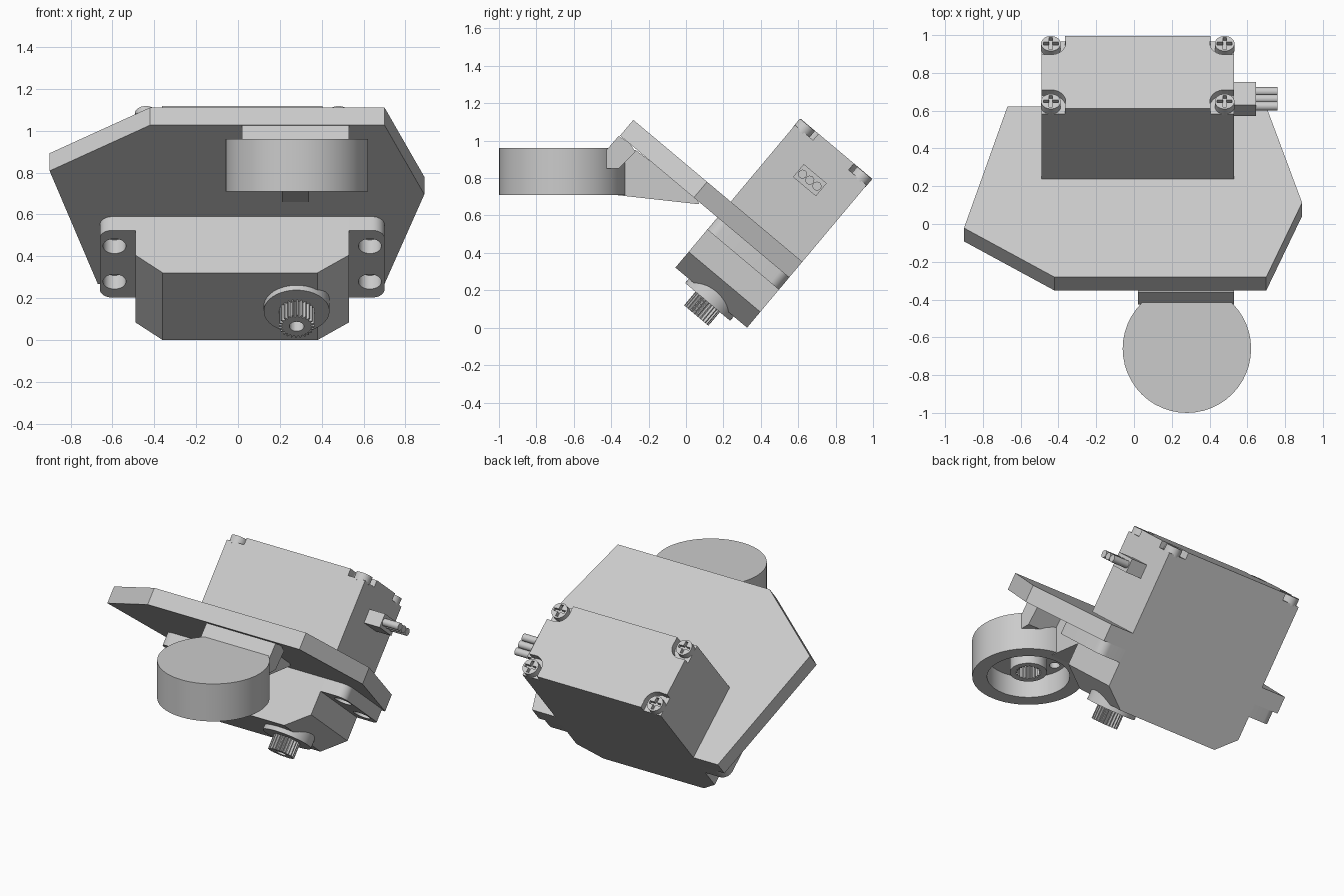
import bpy, bmesh
from math import sin, cos, pi, radians
from mathutils import Matrix

if "Cube" in bpy.data.objects:
    bpy.data.objects.remove(bpy.data.objects["Cube"], do_unlink=True)

grey = bpy.data.materials.new("light_grey")
grey.use_nodes = True
GREY = (0.6, 0.6, 0.6, 1)
grey.diffuse_color = GREY
grey.node_tree.nodes["Principled BSDF"].inputs["Base Color"].default_value = GREY

# The motor and its plate lean forward about x
TILT = Matrix.Rotation(radians(-40), 4, 'X')
FLAT = Matrix.Identity(4)


def circle(cx, cy, r, n=32):
    return [(cx + r * cos(2 * pi * i / n), cy + r * sin(2 * pi * i / n)) for i in range(n)]


def gear(cx, cy, r_out, r_in, teeth):
    """Toothed outline: two outer points then two inner points per tooth."""
    radii = (r_out, r_out, r_in, r_in)
    n = teeth * 4
    return [(cx + radii[i % 4] * cos(2 * pi * i / n), cy + radii[i % 4] * sin(2 * pi * i / n))
            for i in range(n)]


def prism(name, outline, lo, hi, axis='z', frame=TILT, smooth=False):
    """Extrude a flat outline along one axis of the given frame."""
    place = {'x': lambda a, b, d: (d, a, b),
             'y': lambda a, b, d: (a, d, b),
             'z': lambda a, b, d: (a, b, d)}[axis]
    bm = bmesh.new()
    low = [bm.verts.new(place(a, b, lo)) for a, b in outline]
    high = [bm.verts.new(place(a, b, hi)) for a, b in outline]
    bm.faces.new(low)
    bm.faces.new(high)
    n = len(outline)
    for i in range(n):
        j = (i + 1) % n
        bm.faces.new((low[i], low[j], high[j], high[i]))
    bmesh.ops.recalc_face_normals(bm, faces=bm.faces)
    bm.transform(frame)
    mesh = bpy.data.meshes.new(name)
    bm.to_mesh(mesh)
    bm.free()
    mesh.materials.append(grey)
    obj = bpy.data.objects.new(name, mesh)
    bpy.context.collection.objects.link(obj)
    if smooth:
        shade(obj)
    return obj


def activate(obj):
    bpy.ops.object.select_all(action='DESELECT')
    obj.select_set(True)
    bpy.context.view_layer.objects.active = obj


def shade(obj):
    activate(obj)
    bpy.ops.object.shade_smooth_by_angle(angle=radians(30))


def cut(obj, *cutters):
    for cutter in cutters:
        mod = obj.modifiers.new("cut", 'BOOLEAN')
        mod.operation = 'DIFFERENCE'
        mod.solver = 'EXACT'
        mod.object = cutter
        activate(obj)
        bpy.ops.object.modifier_apply(modifier=mod.name)
        bpy.data.objects.remove(cutter, do_unlink=True)


def box(x0, x1, y0, y1):
    return [(x0, y0), (x1, y0), (x1, y1), (x0, y1)]


LEFT, RIGHT, HALF = -0.49, 0.53, 0.25
MID = (LEFT + RIGHT) / 2
BASE, TOP = 0.21, 1.25

# Motor case with chamfered lower ends
case = prism("motor_case", [(-0.36, BASE), (0.38, BASE), (RIGHT, 0.32), (RIGHT, TOP),
                            (LEFT, TOP), (LEFT, 0.32)], -HALF, HALF, 'y')

# Corner pockets and cross-head screws
for sx in (-1, 1):
    for sy in (-1, 1):
        cx, cy = MID + sx * 0.46, sy * 0.2
        ex, ey = cx + sx * 0.2, cy + sy * 0.2
        floor = TOP - 0.045
        # round pocket opened outwards to both sides of the corner
        cut(case, prism("pocket", circle(cx, cy, 0.078), floor, TOP + 0.1),
            prism("pocket_x", box(min(cx, ex), max(cx, ex), cy - 0.076, cy + 0.076), floor, TOP + 0.1),
            prism("pocket_y", box(cx - 0.076, cx + 0.076, min(cy, ey), max(cy, ey)), floor, TOP + 0.1))
        screw = prism("case_screw", circle(cx, cy, 0.052), floor - 0.01, TOP - 0.002)
        cut(screw, prism("slot_a", box(cx - 0.04, cx + 0.04, cy - 0.009, cy + 0.009), TOP - 0.025, TOP + 0.1),
            prism("slot_b", box(cx - 0.009, cx + 0.009, cy - 0.04, cy + 0.04), TOP - 0.025, TOP + 0.1))
        shade(screw)

# Mounting tabs with rounded corners and two holes each
for side, edge in ((-1, LEFT), (1, RIGHT)):
    r, end = 0.06, edge + side * 0.17
    outline = [(edge - side * 0.05, -HALF)]
    for sy in (-1, 1):
        arc = [(end - side * r + side * r * sin(t), sy * (HALF - r + r * cos(t)))
               for t in [pi / 2 * i / 8 for i in range(9)]]
        outline += arc if sy < 0 else arc[::-1]
    outline.append((edge - side * 0.05, HALF))
    tab = prism("mounting_tab", outline, 0.475, 0.56)
    for y in (-0.132, 0.132):
        cut(tab, prism("tab_hole", circle(edge + side * 0.1, y, 0.055), 0.4, 0.6))
    shade(tab)

# Output collar and splined shaft
AXLE = 0.28
prism("output_collar", circle(AXLE, 0, 0.157, 48), 0.18, 0.31, smooth=True)
shaft = prism("splined_shaft", gear(AXLE, 0, 0.085, 0.07, 24), 0.085, 0.2)
cut(shaft, prism("shaft_bore", circle(AXLE, 0, 0.035), 0.0, 0.16))

# Cable socket and three wires
prism("cable_socket", box(-0.08, 0.08, 0.985, 1.075), 0.5, 0.645, 'x')
for y in (-0.05, 0, 0.05):
    prism("wire", circle(y, 1.03, 0.024, 16), 0.63, 0.76, 'x', smooth=True)

# Wide mounting plate
prism("mounting_plate", [(-0.67, HALF), (-0.9, -0.59), (-0.42, -0.93), (0.70, -0.93),
                         (0.89, -0.415), (0.70, HALF)], 0.56, 0.67)

# Neck and rib joining the plate to the round horn holder
prism("neck", [(-0.36, 1.025), (-0.425, 0.95), (-0.425, 0.85), (-0.36, 0.85),
               (-0.27, 0.94), (-0.30, 0.985)], 0.02, RIGHT, 'x', FLAT)
prism("rib", [(-0.38, 0.71), (0.07, 0.66), (0.05, 0.71), (-0.27, 0.95), (-0.38, 0.86)],
      0.21, 0.34, 'x', FLAT)

# Round horn holder: hollow underneath, with hub, toothed bore and screw hole
HY = -0.66
holder = prism("horn_holder", circle(AXLE, HY, 0.34, 48), 0.71, 0.96, 'z', FLAT)
cut(holder, prism("holder_recess", circle(AXLE, HY, 0.25, 48), 0.6, 0.85, 'z', FLAT),
    prism("screw_hole", circle(AXLE - 0.19, HY + 0.02, 0.032, 20), 0.6, 0.91, 'z', FLAT))
shade(holder)
hub = prism("horn_hub", circle(AXLE, HY, 0.112), 0.74, 0.87, 'z', FLAT)
cut(hub, prism("toothed_bore", gear(AXLE, HY, 0.078, 0.066, 20), 0.6, 0.85, 'z', FLAT))
shade(hub)
